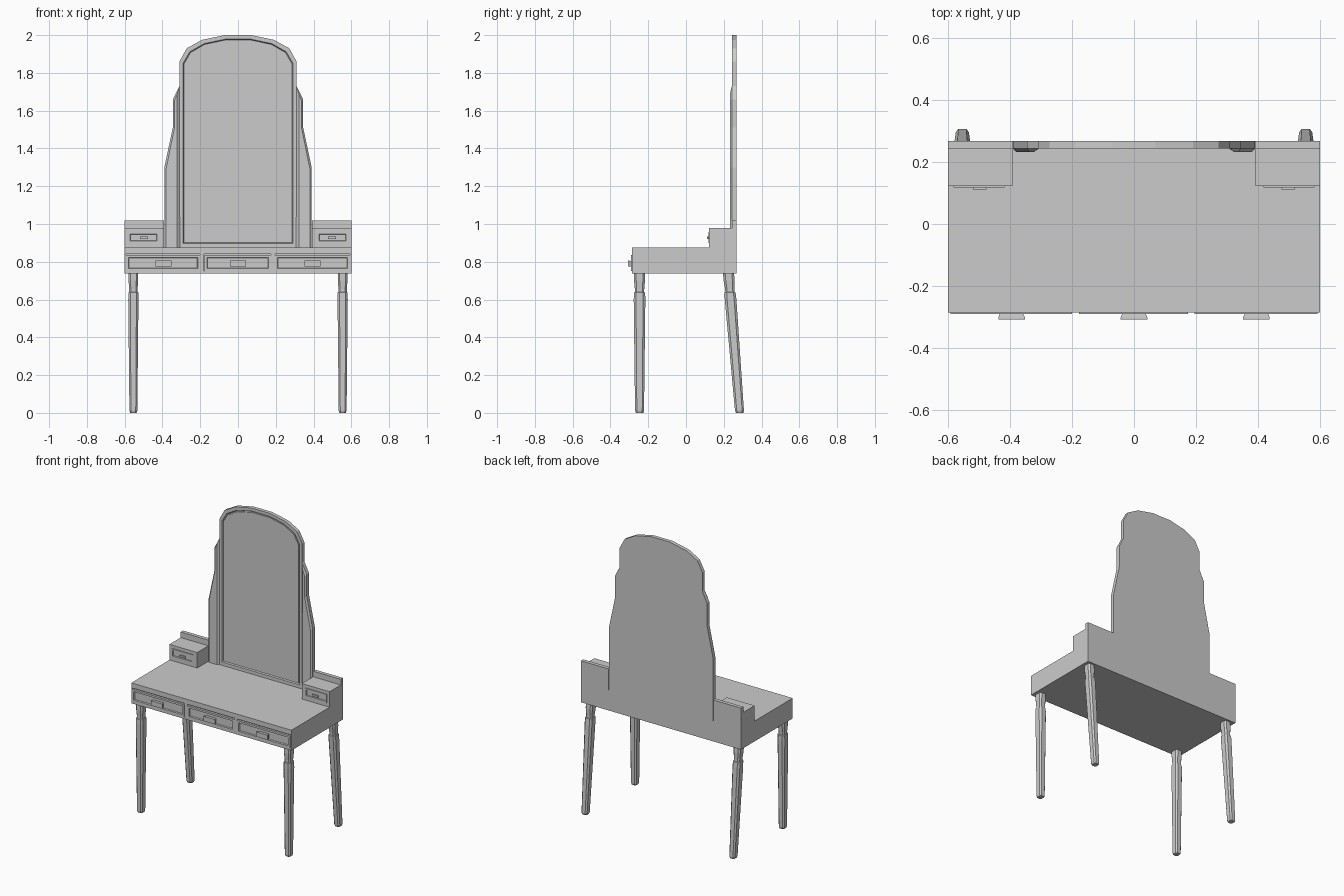
import bpy, bmesh
from mathutils import Vector

if "Cube" in bpy.data.objects:
    bpy.data.objects.remove(bpy.data.objects["Cube"])


def finish(name, bm):
    bmesh.ops.recalc_face_normals(bm, faces=bm.faces)
    me = bpy.data.meshes.new(name)
    bm.to_mesh(me)
    bm.free()
    ob = bpy.data.objects.new(name, me)
    bpy.context.collection.objects.link(ob)
    return ob


def loft(name, loops, closed_ring=False):
    """Skin matching loops of 3D points; cap the ends or join them as a ring."""
    bm = bmesh.new()
    rows = [[bm.verts.new(p) for p in loop] for loop in loops]
    pairs = list(zip(rows, rows[1:]))
    if closed_ring:
        pairs.append((rows[-1], rows[0]))
    for a, b in pairs:
        for i in range(len(a)):
            j = (i + 1) % len(a)
            bm.faces.new((a[i], a[j], b[j], b[i]))
    if not closed_ring:
        bm.faces.new(rows[0])
        bm.faces.new(rows[-1])
    return finish(name, bm)


def at_y(pts, y):
    return [(x, y, z) for x, z in pts]


def rect(x0, x1, z0, z1):
    return [(x0, z0), (x1, z0), (x1, z1), (x0, z1)]


def box(name, x0, x1, y0, y1, z0, z1):
    r = rect(x0, x1, z0, z1)
    return loft(name, [at_y(r, y0), at_y(r, y1)])


def drawer(name, x0, x1, y0, y1, z0, z1, border, depth):
    """Drawer front with a raised border around a sunken panel."""
    b = border
    outer = rect(x0, x1, z0, z1)
    inner = rect(x0 + b, x1 - b, z0 + b, z1 - b)
    deep = rect(x0 + b + .003, x1 - b - .003, z0 + b + .003, z1 - b - .003)
    return loft(name, [at_y(outer, y1), at_y(outer, y0),
                       at_y(inner, y0), at_y(deep, y0 + depth)])


def pull(name, x, z, w, h, y_back, y_front):
    """Handle that flares towards the front."""
    neck = rect(x - w * .8, x + w * .8, z - h * .8, z + h * .8)
    face = rect(x - w, x + w, z - h, z + h)
    mid = y_front + (y_back - y_front) * .25
    return loft(name, [at_y(neck, y_back), at_y(face, mid), at_y(face, y_front)])


def mirrored(half):
    return half + [(-x, z) for x, z in reversed(half)]


# Table carcass and overhanging top edge
box("carcass", -.6, .6, -.275, .268, .737, .846)
box("table_top", -.6, .6, -.285, .268, .842, .875)
box("bottom_rail", -.6, .6, -.285, -.27, .737, .75)
for x0, x1 in ((-.6, -.592), (-.2, -.18), (.175, .195), (.592, .6)):
    box("drawer_divider", x0, x1, -.285, -.27, .75, .842)

# Three main drawers with handles
for x0, x1, hx in ((-.592, -.2, -.395), (-.178, .175, 0), (.195, .592, .395)):
    drawer("main_drawer", x0, x1, -.29, -.27, .752, .835, .013, .008)
    pull("main_handle", hx, .79, .043, .016, -.282, -.308)

# Side boxes with small drawers and back ridges
for s in (-1, 1):
    a, b = sorted((s * .392, s * .6))
    box("side_box", a, b, .123, .268, .875, .98)
    box("back_ridge", a, b, .243, .268, .98, 1.018)
    drawer("small_drawer", s * .5 - .082, s * .5 + .082, .118, .13, .9, .958, .01, .006)
    pull("small_handle", s * .498, .927, .022, .006, .124, .112)

# Mirror backboard
arch = [(.31, 1.86), (.272, 1.93), (.19, 1.975), (.07, 2.0)]
steps = [(.39, .87), (.39, 1.3), (.345, 1.51), (.345, 1.66), (.31, 1.73)]
outline = mirrored(steps + arch)
loft("mirror_back", [at_y(outline, .253), at_y(outline, .268)])

# Raised mirror frame around the glass
outer = mirrored([(.31, .872)] + arch)
inner = mirrored([(.29, .898), (.29, 1.853), (.255, 1.912), (.18, 1.955), (.066, 1.979)])
lip = [(x * .98, z + (.005 if z < 1 else -.006)) for x, z in inner]
loft("mirror_frame", [at_y(outer, .256), at_y(outer, .243), at_y(inner, .243),
                      at_y(lip, .256)], closed_ring=True)
glass = [(x * .965, z + (.008 if z < 1 else -.01)) for x, z in inner]
loft("mirror_glass", [at_y(glass, .256), at_y(glass, .247)])

# Stepped side wings with a bevelled front
wing_edge = [(.308, .872)] + steps
wing_face = [(.322, .872), (.38, .872), (.38, 1.295), (.337, 1.505), (.337, 1.65), (.322, 1.69)]
for s in (-1, 1):
    flip = lambda pts: [(s * x, z) for x, z in pts]
    loft("mirror_wing", [at_y(flip(wing_edge), .256), at_y(flip(wing_edge), .243),
                         at_y(flip(wing_face), .233)])


# Tapered legs with chamfered corners: (z, half width, lean 0..1)
sections = [(.74, .027), (.70, .027), (.655, .023), (.64, .023), (.637, .0275),
            (.60, .0285), (.012, .022), (0, .018)]


def leg(name, x, y_top, y_foot):
    loops = []
    for z, r in sections:
        t = (.74 - z) / .74
        y = y_top + (y_foot - y_top) * t
        c = r * .6
        oct_pts = [(r, -c), (r, c), (c, r), (-c, r), (-r, c), (-r, -c), (-c, -r), (c, -r)]
        loops.append([Vector((x + px * .95, y + py * 1.08, z)) for px, py in oct_pts])
    loft(name, loops)


for s in (-1, 1):
    leg("front_leg", s * .554, -.246, -.246)
    leg("rear_leg", s * .554, .225, .284)
